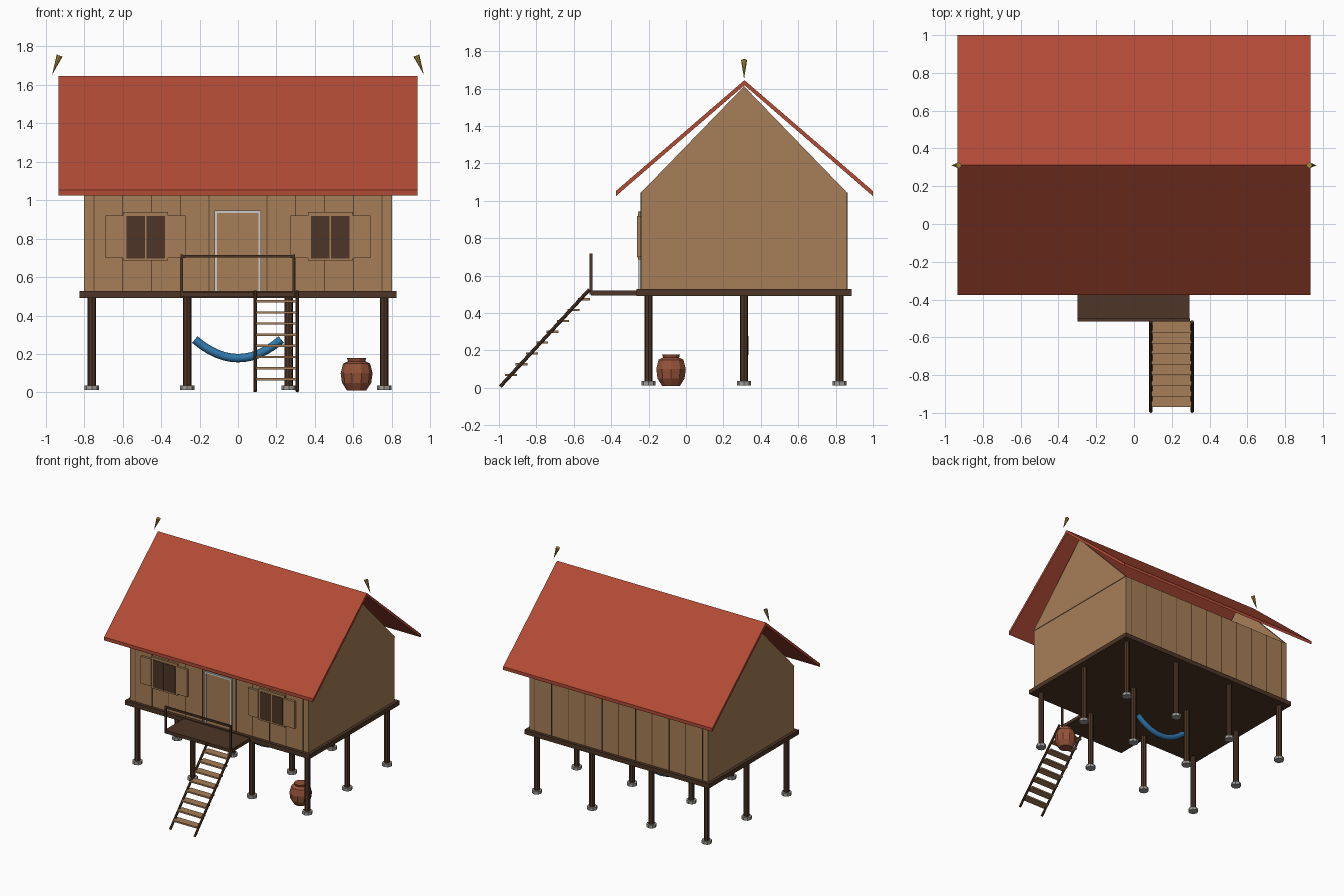
import bpy, bmesh, math
from mathutils import Vector, Matrix

if "Cube" in bpy.data.objects:
    bpy.data.objects.remove(bpy.data.objects["Cube"])


def material(name, rgb):
    m = bpy.data.materials.new(name)
    m.diffuse_color = (*rgb, 1)
    m.use_nodes = True
    m.node_tree.nodes["Principled BSDF"].inputs["Base Color"].default_value = m.diffuse_color
    return m


WALL = material("light_wood", (0.38, 0.21, 0.095))
DARK = material("dark_wood", (0.075, 0.036, 0.019))
SEAM = material("seam_wood", (0.12, 0.065, 0.03))
TILE = material("red_roof", (0.45, 0.07, 0.037))
STONE = material("stone", (0.35, 0.34, 0.31))
WHITE = material("white_paint", (0.75, 0.75, 0.72))
BLUE = material("blue_cloth", (0.03, 0.19, 0.42))
CLAY = material("clay", (0.3, 0.085, 0.04))
GOLD = material("gold", (0.42, 0.27, 0.05))


def finish(name, bm, mat):
    bmesh.ops.recalc_face_normals(bm, faces=bm.faces)
    me = bpy.data.meshes.new(name)
    bm.to_mesh(me)
    bm.free()
    me.materials.append(mat)
    ob = bpy.data.objects.new(name, me)
    bpy.context.collection.objects.link(ob)
    return ob


def box(name, x0, x1, y0, y1, z0, z1, mat):
    bm = bmesh.new()
    centre = Vector((x0 + x1, y0 + y1, z0 + z1)) / 2
    size = (x1 - x0, y1 - y0, z1 - z0)
    bmesh.ops.create_cube(bm, size=1, matrix=Matrix.Translation(centre) @ Matrix.Diagonal((*size, 1)))
    return finish(name, bm, mat)


def rod(name, a, b, r1, r2, sides, mat):
    a, b = Vector(a), Vector(b)
    d = b - a
    bm = bmesh.new()
    rot = d.to_track_quat('Z', 'Y').to_matrix().to_4x4()
    bmesh.ops.create_cone(bm, cap_ends=True, segments=sides, radius1=r1, radius2=r2, depth=d.length,
                          matrix=Matrix.Translation((a + b) / 2) @ rot)
    return finish(name, bm, mat)


def extrude_x(name, profile, x0, x1, mat):
    bm = bmesh.new()
    face = bm.faces.new([bm.verts.new((x0, y, z)) for y, z in profile])
    geo = bmesh.ops.extrude_face_region(bm, geom=[face])["geom"]
    bmesh.ops.translate(bm, vec=(x1 - x0, 0, 0), verts=[g for g in geo if isinstance(g, bmesh.types.BMVert)])
    return finish(name, bm, mat)


YC = 0.3125          # ridge line
FRONT, BACK = -0.24, 0.86

# stilts on stone footings
for x in (-0.76, -0.265, 0.265, 0.76):
    for y in (-0.2, 0.31, 0.82):
        rod("footing", (x, y, 0.012), (x, y, 0.036), 0.038, 0.038, 8, STONE)
        rod("stilt", (x, y, 0.034), (x, y, 0.5), 0.022, 0.022, 8, DARK)

# floor and house body
box("floor", -0.825, 0.825, -0.265, 0.885, 0.492, 0.528, DARK)
box("walls", -0.8, 0.8, FRONT, BACK, 0.525, 1.045, WALL)
for s in (-1, 1):
    extrude_x("gable", [(FRONT, 1.045), (BACK, 1.045), (YC - 0.002, 1.612)], s * 0.785, s * 0.805, WALL)

# plank seams, front and back
for i in range(-5, 6):
    x = i * 0.15
    if i:
        box("front_seam", x - 0.003, x + 0.003, FRONT - 0.003, FRONT + 0.01, 0.528, 1.045, SEAM)
    box("back_seam", x - 0.003, x + 0.003, BACK - 0.01, BACK + 0.003, 0.528, 1.045, SEAM)

# roof
t = 0.027
extrude_x("roof", [(YC - 0.6875, 1.052), (YC, 1.645), (YC + 0.6875, 1.052),
                   (YC + 0.6875, 1.052 - t), (YC, 1.645 - t), (YC - 0.6875, 1.052 - t)], -0.935, 0.935, TILE)

# ridge end ornaments, points downward and outward
for s in (-1, 1):
    rod("ridge_ornament", (s * 0.928, YC - 0.002, 1.752), (s * 0.967, YC - 0.002, 1.652), 0.016, 0, 8, GOLD)

# door and frame
box("door", -0.108, 0.106, -0.247, FRONT + 0.01, 0.528, 0.932, WALL)
box("door_frame_left", -0.121, -0.108, -0.253, FRONT, 0.528, 0.945, WHITE)
box("door_frame_right", 0.107, 0.12, -0.253, FRONT, 0.528, 0.945, WHITE)
box("door_frame_top", -0.121, 0.12, -0.253, FRONT, 0.932, 0.945, WHITE)

# windows with open shutters
for c in (-0.48, 0.48):
    box("window_frame", c - 0.117, c + 0.117, -0.256, FRONT, 0.685, 0.938, WALL)
    for s in (-1, 1):
        p = c + s * 0.052
        box("window_pane", p - 0.048, p + 0.048, -0.26, FRONT, 0.697, 0.918, DARK)
        p = c + s * 0.162
        box("shutter", p - 0.046, p + 0.046, -0.262, FRONT - 0.004, 0.7, 0.92, WALL)

# landing with railing
box("landing", -0.3, 0.295, -0.508, -0.24, 0.495, 0.521, DARK)
for x in (-0.292, 0.29):
    box("railing_post", x - 0.007, x + 0.007, -0.515, -0.501, 0.5, 0.717, DARK)
box("railing_bar", -0.299, 0.297, -0.515, -0.501, 0.702, 0.716, DARK)

# ladder
for x in (0.089, 0.308):
    rod("ladder_rail", (x, -0.517, 0.525), (x, -0.993, 0.007), 0.0095, 0.0095, 8, DARK)
for i in range(8):
    y, z = -0.936 + i * 0.0558, 0.068 + i * 0.058
    box("ladder_tread", 0.093, 0.304, y - 0.032, y + 0.032, z - 0.006, z + 0.006, WALL)

# hammock tube
cu = bpy.data.curves.new("hammock", 'CURVE')
cu.dimensions = '3D'
cu.bevel_depth = 0.022
cu.bevel_resolution = 2
cu.use_fill_caps = True
sp = cu.splines.new('POLY')
sp.points.add(12)
for i, p in enumerate(sp.points):
    u = i / 6 - 1
    p.co = (u * 0.225, 0.312, 0.178 + 0.097 * u * u, 1)
cu.materials.append(BLUE)
ham = bpy.data.objects.new("hammock", cu)
bpy.context.collection.objects.link(ham)
bpy.context.view_layer.objects.active = ham
ham.select_set(True)
bpy.ops.object.convert(target='MESH')

# water jar, lathed
bm = bmesh.new()
prof = [(0, 0.01), (0.05, 0.01), (0.076, 0.05), (0.083, 0.1), (0.07, 0.15),
        (0.045, 0.162), (0.05, 0.178), (0, 0.178)]
vs = [bm.verts.new((r, 0, z)) for r, z in prof]
es = [bm.edges.new(vs[i:i + 2]) for i in range(len(vs) - 1)]
bmesh.ops.spin(bm, geom=vs + es, cent=(0, 0, 0), axis=(0, 0, 1), angle=math.tau, steps=10)
bmesh.ops.remove_doubles(bm, verts=bm.verts, dist=0.0005)
jar = finish("water_jar", bm, CLAY)
jar.location = (0.617, -0.08, 0)
